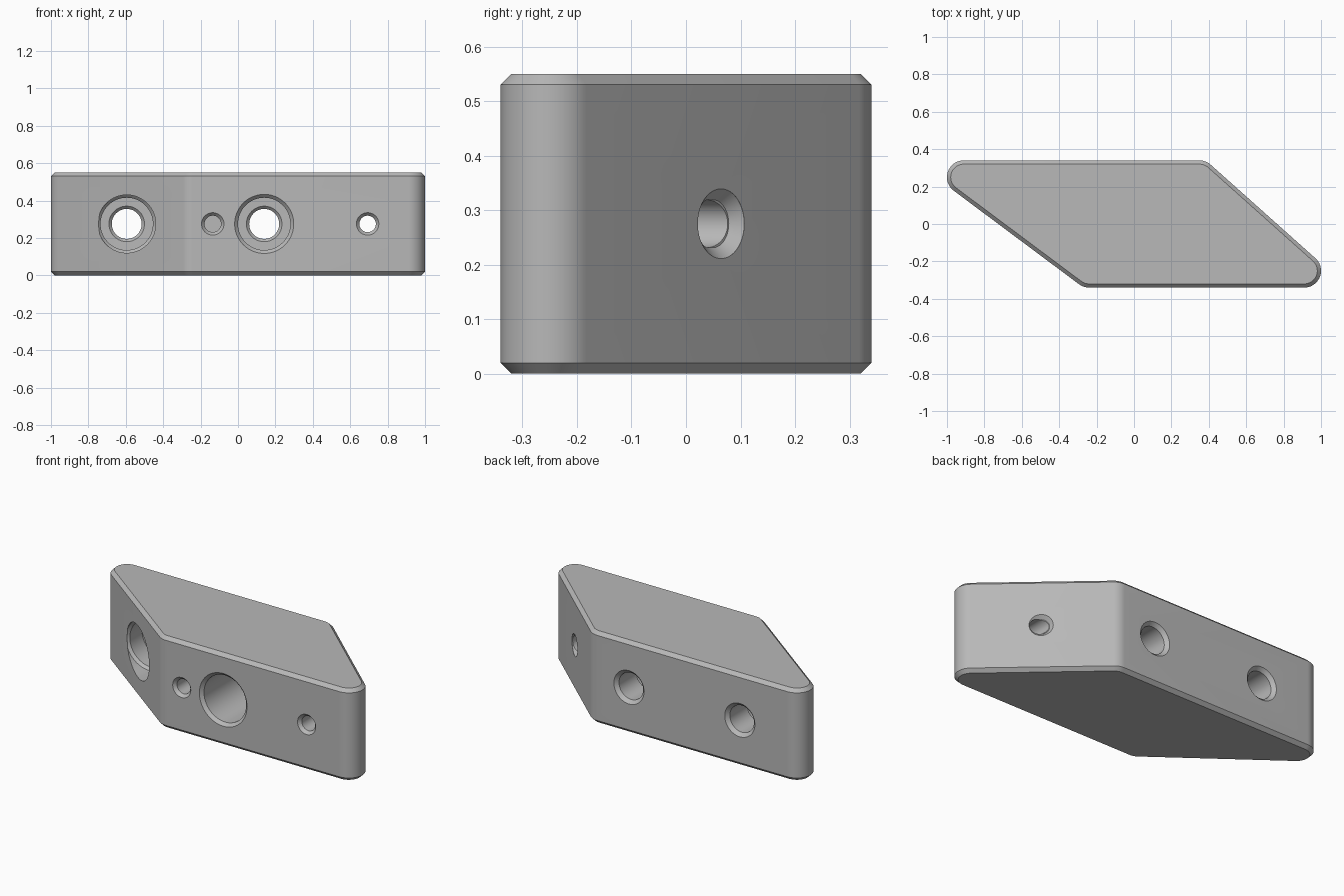
import bpy, bmesh, math
from mathutils import Vector, Matrix

cube = bpy.data.objects.get("Cube")
if cube:
    bpy.data.objects.remove(cube, do_unlink=True)

HEIGHT, CHAMFER, RADIUS, MID = 0.55, 0.02, 0.09, 0.275
SLANT_R, SLANT_L = 48.2, 233.3   # outward directions of the slanted sides

grey = bpy.data.materials.new("light_grey")
grey.use_nodes = True
grey.diffuse_color = (0.48, 0.48, 0.48, 1)
grey.node_tree.nodes["Principled BSDF"].inputs["Base Color"].default_value = (0.48, 0.48, 0.48, 1)


def loft(name, rings):
    """Closed solid through rings of equal point count."""
    bm = bmesh.new()
    loops = [[bm.verts.new(p) for p in ring] for ring in rings]
    n = len(loops[0])
    for a, b in zip(loops, loops[1:]):
        for i in range(n):
            j = (i + 1) % n
            bm.faces.new((a[i], a[j], b[j], b[i]))
    bm.faces.new(loops[0][::-1])
    bm.faces.new(loops[-1])
    bmesh.ops.recalc_face_normals(bm, faces=bm.faces)
    mesh = bpy.data.meshes.new(name)
    bm.to_mesh(mesh)
    bm.free()
    mesh.materials.append(grey)
    obj = bpy.data.objects.new(name, mesh)
    bpy.context.collection.objects.link(obj)
    return obj


# Block outline: one rounded arc per corner
corners = [
    (0.91, -0.25, -90, SLANT_R, 24),
    (0.35, 0.25, SLANT_R, 90, 10),
    (-0.91, 0.25, 90, SLANT_L, 24),
    (-0.24, -0.25, SLANT_L, 270, 10),
]


def outline(radius, z):
    points = []
    for x, y, start, end, steps in corners:
        for i in range(steps + 1):
            a = math.radians(start + (end - start) * i / steps)
            points.append(Vector((x + radius * math.cos(a), y + radius * math.sin(a), z)))
    return points


inner = RADIUS - CHAMFER
block = loft("clamp_block", [
    outline(inner, 0), outline(RADIUS, CHAMFER),
    outline(RADIUS, HEIGHT - CHAMFER), outline(inner, HEIGHT)])


def drill(name, profile, origin, angle=0):
    """Cut a turned profile of (distance, radius) along +y, turned about z."""
    place = Matrix.Translation(origin) @ Matrix.Rotation(math.radians(angle), 4, 'Z')
    turns = [math.tau * i / 64 for i in range(64)]
    cutter = loft(name, [[place @ Vector((r * math.cos(t), d, r * math.sin(t))) for t in turns]
                         for d, r in profile])
    cutter.hide_render = True
    mod = block.modifiers.new(name, 'BOOLEAN')
    mod.operation, mod.solver, mod.object = 'DIFFERENCE', 'EXACT', cutter
    bpy.ops.object.modifier_apply(modifier=name)
    bpy.data.objects.remove(cutter, do_unlink=True)


bpy.context.view_layer.objects.active = block
block.select_set(True)

# Stepped bolt holes, shared from the seat to the back face
bolt = [(0.14, 0.14), (0.141, 0.095), (0.156, 0.08), (0.32, 0.08), (0.34, 0.1), (0.4, 0.1)]
drill("front_bolt_hole", [(-0.4, 0.158), (-0.34, 0.158), (-0.322, 0.14)] + bolt, (0.14, 0, MID))
drill("slanted_bolt_hole", [(-0.4, 0.155), (0.01, 0.155), (0.025, 0.14)] + bolt, (-0.595, 0, MID))

# Small blind hole and small through hole
entry = [(-0.4, 0.06), (-0.34, 0.06), (-0.322, 0.044)]
drill("blind_hole", entry + [(-0.1, 0.044)], (-0.135, 0, MID))
drill("through_hole", entry + [(0.4, 0.044)], (0.693, 0, MID))

# Countersink where the through hole leaves the slanted side
drill("exit_countersink", [(-0.02, 0.044), (0, 0.064), (0.05, 0.064)],
      (0.693, 0.064, MID), SLANT_R - 90)

bpy.ops.object.shade_smooth_by_angle(angle=math.radians(25))
